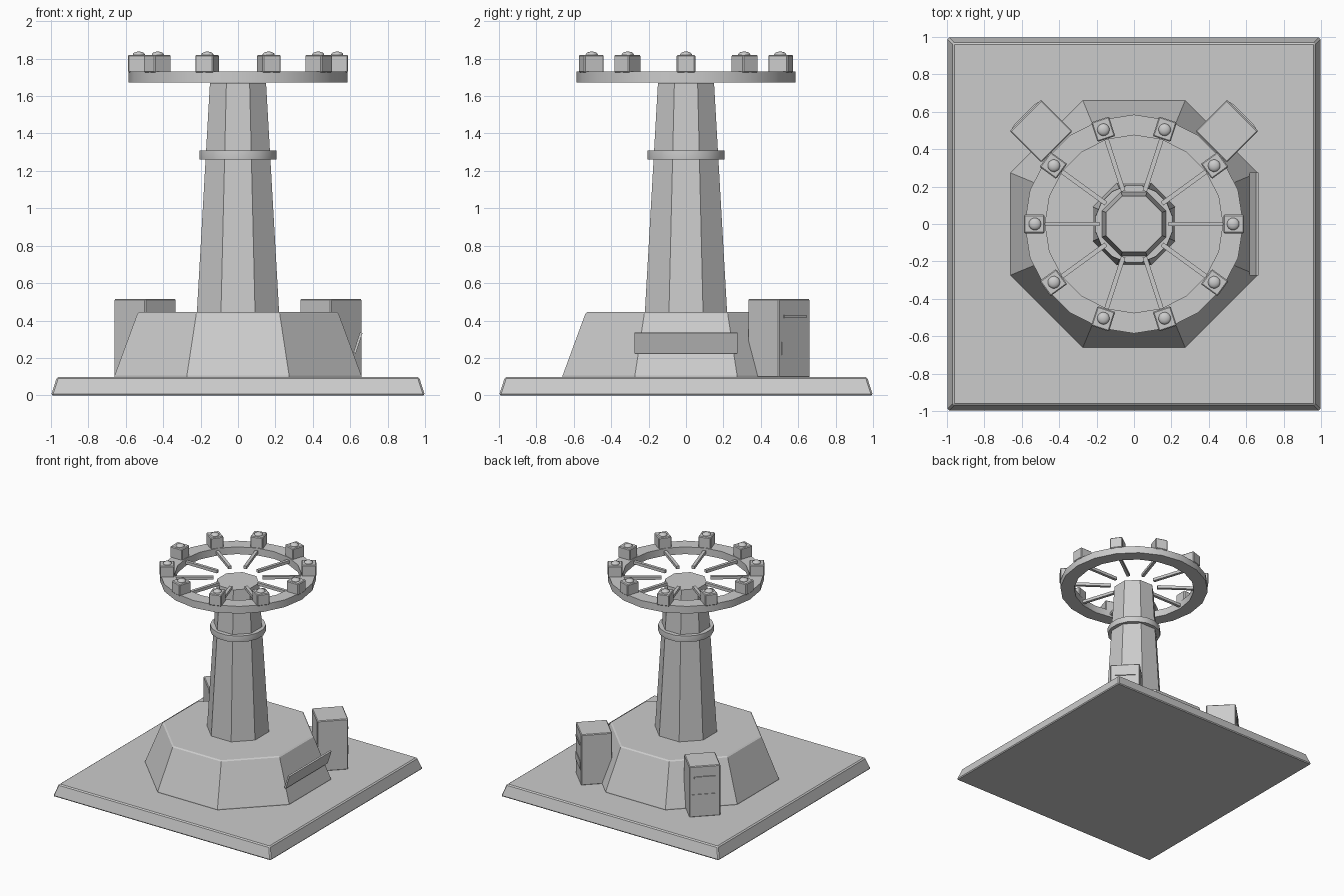
import bpy, bmesh, math
from mathutils import Matrix, Vector

if "Cube" in bpy.data.objects:
    bpy.data.objects.remove(bpy.data.objects["Cube"])

grey = bpy.data.materials.new("concrete_grey")
grey.diffuse_color = (0.6, 0.6, 0.6, 1)
grey.use_nodes = True
grey.node_tree.nodes["Principled BSDF"].inputs["Base Color"].default_value = grey.diffuse_color


def finish(name, bm, bevel=0.0, smooth=None):
    bmesh.ops.recalc_face_normals(bm, faces=bm.faces)
    me = bpy.data.meshes.new(name)
    bm.to_mesh(me)
    bm.free()
    me.materials.append(grey)
    ob = bpy.data.objects.new(name, me)
    bpy.context.collection.objects.link(ob)
    if bevel:
        m = ob.modifiers.new("bevel", 'BEVEL')
        m.width, m.segments, m.limit_method = bevel, 1, 'ANGLE'
        m.angle_limit = math.radians(50)
    if smooth:
        bpy.ops.object.select_all(action='DESELECT')
        ob.select_set(True)
        bpy.context.view_layer.objects.active = ob
        bpy.ops.object.shade_smooth_by_angle(angle=math.radians(smooth))
    return ob


def prism(name, sides, profile, closed=False, flat=True, bevel=0.0, smooth=None):
    """Stack regular polygons along z. Radii are to the flats when flat is set."""
    bm = bmesh.new()
    k = 1 / math.cos(math.pi / sides) if flat else 1
    turn = math.pi / sides if flat else 0
    rings = []
    for r, z in profile:
        rings.append([bm.verts.new((r * k * math.cos(turn + i * math.tau / sides),
                                    r * k * math.sin(turn + i * math.tau / sides), z))
                      for i in range(sides)])
    pairs = list(zip(rings, rings[1:]))
    if closed:
        pairs.append((rings[-1], rings[0]))
    else:
        bm.faces.new(rings[0])
        bm.faces.new(rings[-1])
    for a, b in pairs:
        for i in range(sides):
            j = (i + 1) % sides
            bm.faces.new((a[i], a[j], b[j], b[i]))
    return finish(name, bm, bevel, smooth)


def box(name, centre, size, angle=0.0, tilt=0.0, bevel=0.0):
    """Box placed in a frame turned by angle about z, tilted about its own y."""
    bm = bmesh.new()
    m = (Matrix.Rotation(angle, 4, 'Z') @ Matrix.Translation(Vector(centre))
         @ Matrix.Rotation(tilt, 4, 'Y') @ Matrix.Diagonal((*size, 1)))
    bmesh.ops.create_cube(bm, size=1, matrix=m)
    return finish(name, bm, bevel)


# Square ground slab and octagonal plinth
prism("base_slab", 4, [(1.0, 0), (0.997, 0.008), (0.968, 0.098)], bevel=0.01)
prism("plinth", 8, [(0.66, 0.09), (0.66, 0.105), (0.535, 0.445)], bevel=0.008)

# Tapered column with round collar
prism("column", 8, [(0.22, 0.44), (0.15, 1.67)])
prism("collar", 16, [(0.16, 1.26), (0.205, 1.26), (0.207, 1.285), (0.205, 1.31), (0.16, 1.31)],
      closed=True, smooth=30)

# Top ring
prism("top_ring", 20, [(0.475, 1.672), (0.585, 1.672), (0.585, 1.732), (0.475, 1.732)],
      closed=True, flat=False, smooth=30)

# Spokes, lamp housings and lamp domes around the ring
for i in range(10):
    a = i * math.tau / 10
    box("spoke", (0.335, 0, 1.70), (0.30, 0.024, 0.024), a)
    box("lamp_housing", (0.533, 0, 1.773), (0.11, 0.10, 0.095), a, bevel=0.006)
    bm = bmesh.new()
    bmesh.ops.create_uvsphere(bm, u_segments=16, v_segments=8, radius=1,
                              matrix=Matrix.Rotation(a, 4, 'Z')
                              @ Matrix.Translation((0.53, 0, 1.82))
                              @ Matrix.Diagonal((0.033, 0.033, 0.018, 1)))
    finish("lamp_dome", bm, smooth=60)

# Two equipment cabinets on the rear corners, each with a handle slot and a panel
for a in (math.radians(45), math.radians(135)):
    box("cabinet", (0.702, 0, 0.305), (0.237, 0.237, 0.42), a, bevel=0.006)
    box("cabinet_slot", (0.822, 0, 0.422), (0.012, 0.165, 0.016), a)
    box("cabinet_panel", (0.821, 0, 0.25), (0.008, 0.20, 0.068), a)

# Tilted sign board on the right side
box("sign_board", (0.641, 0, 0.28), (0.014, 0.55, 0.115), tilt=math.radians(18))
